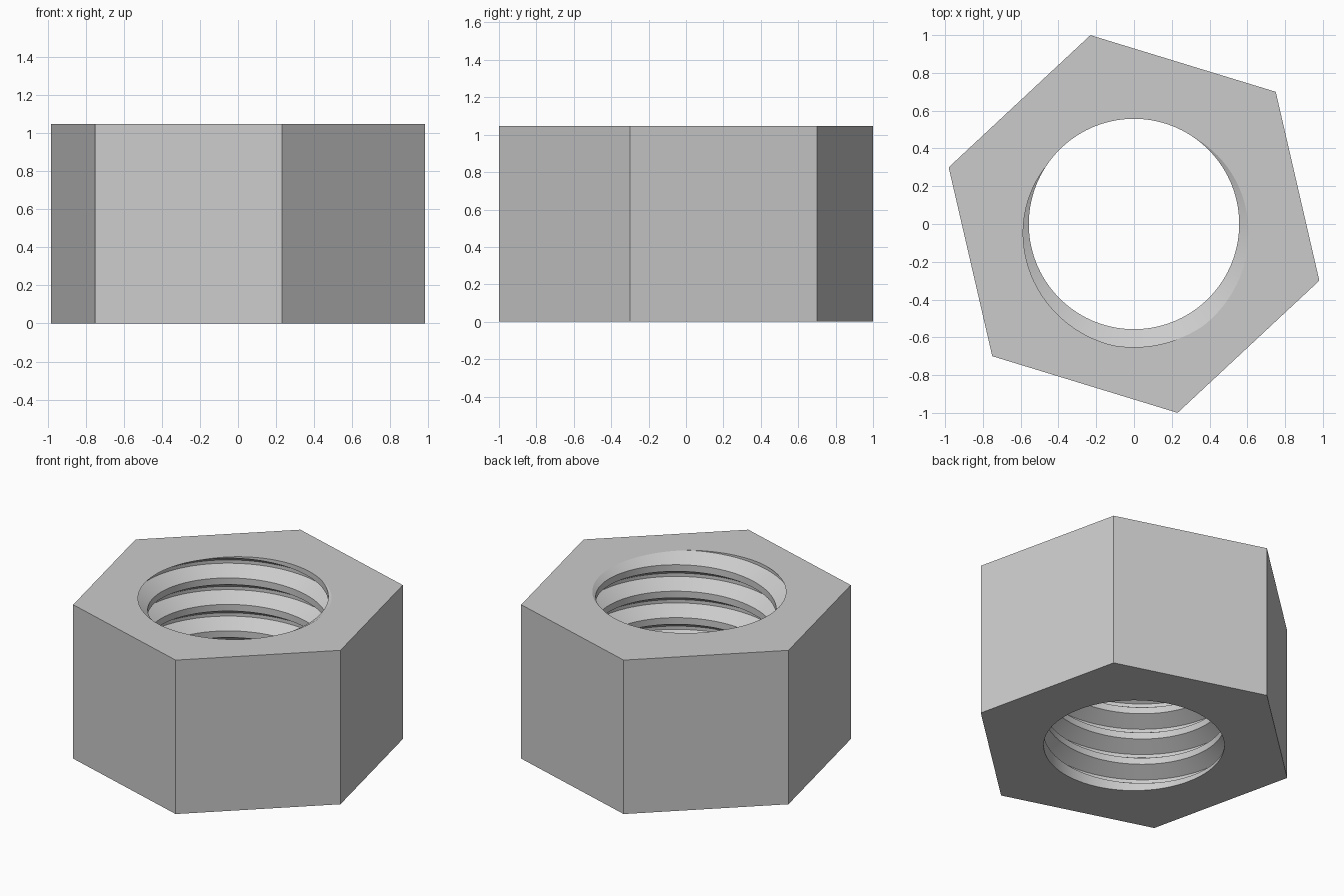
import bpy, bmesh, math
from mathutils import Vector

cube = bpy.data.objects.get("Cube")
if cube:
    bpy.data.objects.remove(cube, do_unlink=True)

HEIGHT = 1.047
HEX_RADIUS = 1.026
HEX_TURN = math.radians(-17)
BORE = 0.557          # radius of the thread crests
DEPTH = 0.095         # groove depth
PITCH = 0.18
STEPS = 120           # segments per turn
ROOT_AT_TOP = 282     # direction where the groove root meets the top face
# groove profile heights around its centre, in pitches
OFFSETS = (-0.625, -0.375, -0.0625, 0.0625, 0.375)


def groove_height(angle):
    """Height of the groove centre after an unwrapped angle in degrees."""
    return HEIGHT + PITCH * ((angle - ROOT_AT_TOP) / 360 - 5)


START = ROOT_AT_TOP + 360 * (5 + 0.375 - HEIGHT / PITCH)


def thread_point(step, offset):
    """Point on the threaded wall, clipped to the two end faces."""
    angle = step * 360 / STEPS
    centre = groove_height(angle)
    z = min(max(centre + offset * PITCH, 0), HEIGHT)
    cut = (0.375 - abs(z - centre) / PITCH) / 0.3125
    fade_in = min(max((angle - START) / 15, 0), 1)
    r = BORE + DEPTH * min(max(cut, 0), 1) * fade_in
    a = math.radians((step % STEPS) * 360 / STEPS)
    return Vector((r * math.cos(a), r * math.sin(a), z))


bm = bmesh.new()

# threaded bore, one helical strip
previous = None
for step in range(-2 * STEPS, 9 * STEPS):
    column = [bm.verts.new(thread_point(step, o)) for o in OFFSETS]
    if previous:
        for k in range(len(OFFSETS) - 1):
            bm.faces.new((previous[k], previous[k + 1], column[k + 1], column[k]))
    previous = column
bmesh.ops.remove_doubles(bm, verts=bm.verts[:], dist=1e-5)
bmesh.ops.dissolve_degenerate(bm, edges=bm.edges[:], dist=1e-6)
loose = [v for v in bm.verts if not v.link_faces]
bmesh.ops.delete(bm, geom=loose, context='VERTS')

# rims of the bore on both end faces
rims = {}
for z in (0, HEIGHT):
    rims[z] = [e for e in bm.edges if e.is_boundary
               and all(abs(v.co.z - z) < 1e-5 for v in e.verts)]

# six outer sides
corners = {}
for z in (0, HEIGHT):
    corners[z] = []
    for i in range(6):
        a = HEX_TURN + i * math.pi / 3
        corners[z].append(bm.verts.new((HEX_RADIUS * math.cos(a),
                                        HEX_RADIUS * math.sin(a), z)))
low, high = corners[0], corners[HEIGHT]
for i in range(6):
    j = (i + 1) % 6
    bm.faces.new((low[i], low[j], high[j], high[i]))

# flat end faces between hexagon and bore
for z, ring in corners.items():
    outline = [bm.edges.get((ring[i], ring[(i + 1) % 6])) for i in range(6)]
    bmesh.ops.triangle_fill(bm, edges=outline + rims[z], use_beauty=True,
                            normal=Vector((0, 0, 1 if z else -1)))
bmesh.ops.recalc_face_normals(bm, faces=bm.faces[:])

mesh = bpy.data.meshes.new("hex_nut")
bm.to_mesh(mesh)
bm.free()
nut = bpy.data.objects.new("hex_nut", mesh)
bpy.context.scene.collection.objects.link(nut)

# plain grey metal
grey = bpy.data.materials.new("light_grey")
grey.use_nodes = True
colour = (0.6, 0.6, 0.6, 1)
grey.diffuse_color = colour
for node in grey.node_tree.nodes:
    if node.type == 'BSDF_PRINCIPLED':
        node.inputs["Base Color"].default_value = colour
mesh.materials.append(grey)

# smooth bore, sharp edges
for o in bpy.context.selected_objects:
    o.select_set(False)
nut.select_set(True)
bpy.context.view_layer.objects.active = nut
bpy.ops.object.shade_smooth_by_angle(angle=math.radians(20))
